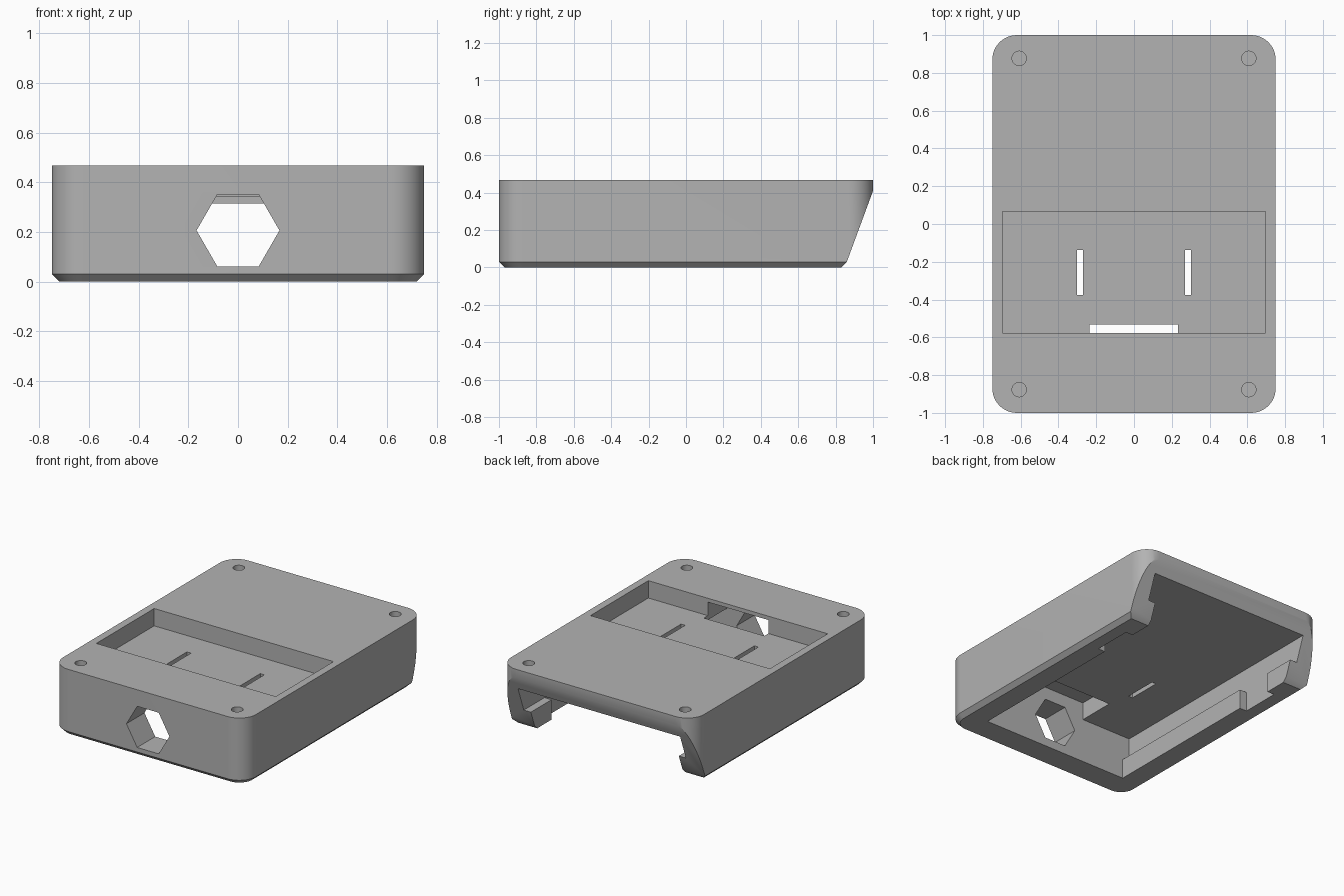
import bpy, bmesh, math

if "Cube" in bpy.data.objects:
    bpy.data.objects.remove(bpy.data.objects["Cube"], do_unlink=True)

HEIGHT = 0.467
CEILING = 0.315
LIP_TOP = 0.14
CHAMFER = 0.03

grey = bpy.data.materials.new("light_grey")
grey.use_nodes = True
grey.diffuse_color = (0.45, 0.45, 0.45, 1)
grey.node_tree.nodes["Principled BSDF"].inputs["Base Color"].default_value = (0.45, 0.45, 0.45, 1)


def loft(name, rings):
    """Skin a closed solid through matching rings of points."""
    bm = bmesh.new()
    loops = [[bm.verts.new(p) for p in ring] for ring in rings]
    n = len(loops[0])
    for a, b in zip(loops, loops[1:]):
        for i in range(n):
            j = (i + 1) % n
            bm.faces.new((a[i], a[j], b[j], b[i]))
    bm.faces.new(loops[0][::-1])
    bm.faces.new(loops[-1])
    bmesh.ops.recalc_face_normals(bm, faces=bm.faces)
    mesh = bpy.data.meshes.new(name)
    bm.to_mesh(mesh)
    bm.free()
    mesh.materials.append(grey)
    obj = bpy.data.objects.new(name, mesh)
    bpy.context.collection.objects.link(obj)
    return obj


def rounded_ring(half_x, half_y, radius, z, steps=12):
    ring = []
    for k, (sx, sy) in enumerate([(1, 1), (-1, 1), (-1, -1), (1, -1)]):
        for i in range(steps + 1):
            a = (k + i / steps) * math.pi / 2
            ring.append((sx * (half_x - radius) + radius * math.cos(a),
                         sy * (half_y - radius) + radius * math.sin(a), z))
    return ring


def box(name, x0, x1, y0, y1, z0, z1):
    return loft(name, [[(x0, y0, z), (x1, y0, z), (x1, y1, z), (x0, y1, z)] for z in (z0, z1)])


def cylinder(name, x, y, z0, z1, radius, sides=32):
    turn = [2 * math.pi * i / sides for i in range(sides)]
    return loft(name, [[(x + radius * math.cos(a), y + radius * math.sin(a), z) for a in turn]
                       for z in (z0, z1)])


# Rounded shell with a chamfered bottom edge
case = loft("case_shell", [
    rounded_ring(0.75 - CHAMFER, 1 - CHAMFER, 0.13 - CHAMFER, 0),
    rounded_ring(0.75, 1, 0.13, CHAMFER),
    rounded_ring(0.75, 1, 0.13, HEIGHT)])

# Slanted back end with its own chamfer
slant = [(0.73, -0.1), (0.83, 0), (0.86, CHAMFER), (1.05, 0.545), (1.4, 0.545), (1.4, -0.1)]
cutters = [loft("back_slant_cutter", [[(x, y, z) for y, z in slant] for x in (-1, 1)])]

# Slide-in bay: narrow mouth below, wider channel above the side lips
cutters.append(box("mouth_cutter", -0.575, 0.575, -0.8, 1.3, -0.1, 0.2))
cutters.append(box("channel_cutter", -0.63, 0.63, -0.8, 1.3, LIP_TOP, CEILING))
for side in (-1, 1):
    x0, x1 = sorted((side * 0.5, side * 0.63))
    cutters.append(box("lip_notch_cutter", x0, x1, 0.39, 0.67, -0.1, 0.2))

# Shallow tray in the top, with two slots through its floor
cutters.append(box("tray_cutter", -0.697, 0.697, -0.577, 0.065, 0.345, 0.6))
for side in (-1, 1):
    x = side * 0.285
    cutters.append(box("slot_cutter", x - 0.016, x + 0.016, -0.375, -0.137, 0.25, 0.4))

# Raised recess that joins the bay to the tray
cutters.append(box("recess_cutter", -0.236, 0.234, -0.8, -0.533, 0.25, 0.44))

# Hexagonal port in the front wall
hexagon = [(0.167 * math.cos(i * math.pi / 3), 0.206 + 0.167 * math.sin(i * math.pi / 3))
           for i in range(6)]
cutters.append(loft("port_cutter", [[(x, y, z) for x, z in hexagon] for y in (-1.2, -0.7)]))

# Blind round holes in the top corners
for sx in (-1, 1):
    for sy in (-1, 1):
        cutters.append(cylinder("corner_hole_cutter", sx * 0.608, sy * 0.877, 0.37, 0.6, 0.038))

# Carve everything out of the shell
bpy.ops.object.select_all(action="DESELECT")
bpy.context.view_layer.objects.active = case
case.select_set(True)
for cutter in cutters:
    cut = case.modifiers.new(cutter.name, "BOOLEAN")
    cut.operation = "DIFFERENCE"
    cut.solver = "EXACT"
    cut.object = cutter
    bpy.ops.object.modifier_apply(modifier=cut.name)
    bpy.data.objects.remove(cutter, do_unlink=True)

bpy.ops.object.shade_smooth_by_angle(angle=math.radians(25))
